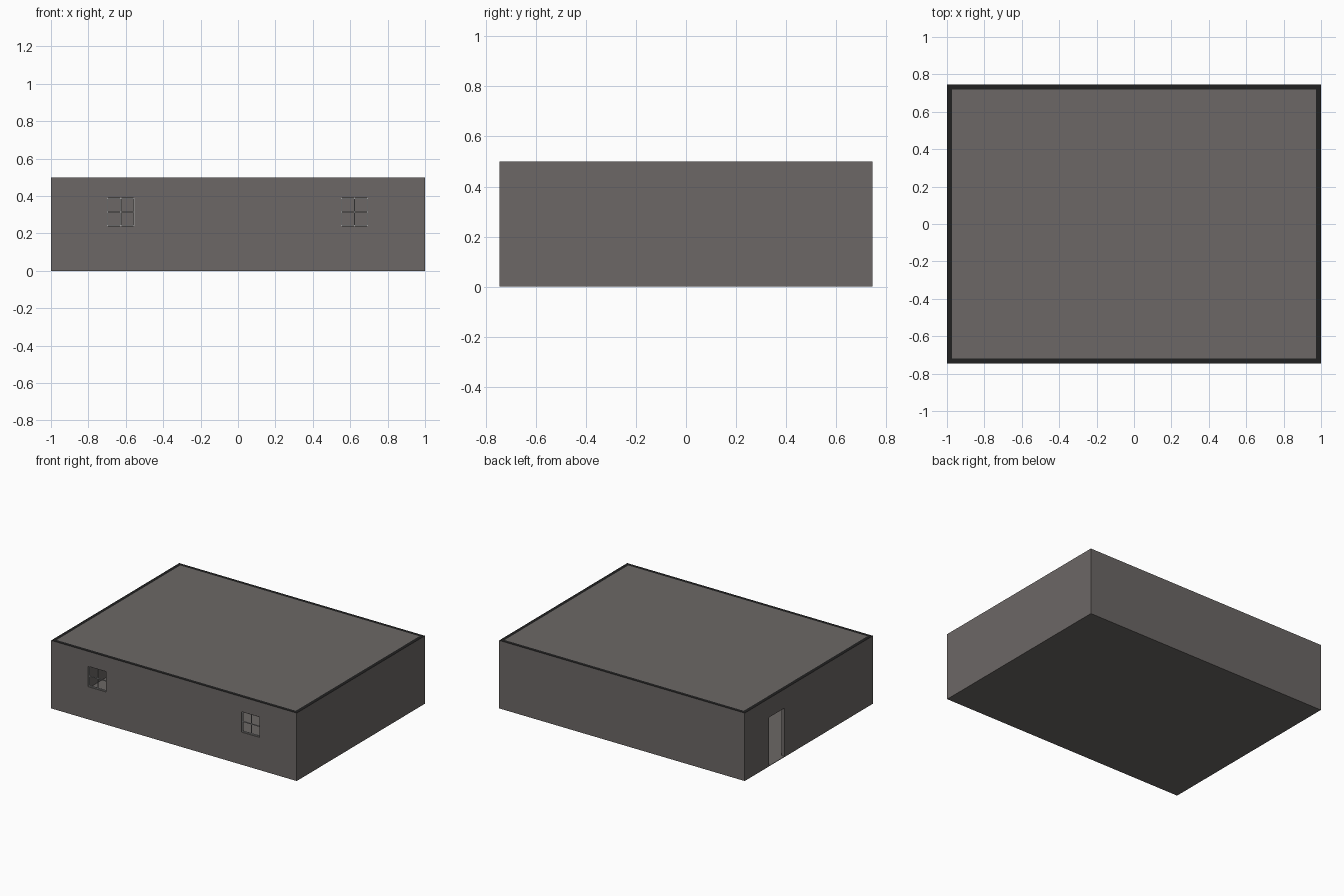
import bpy

if "Cube" in bpy.data.objects:
    bpy.data.objects.remove(bpy.data.objects["Cube"])

W, D, H, T, S = 2.0, 1.49, 0.5, 0.026, 0.004   # length, depth, height, wall, slab


def material(name, r, g, b):
    m = bpy.data.materials.new(name)
    m.diffuse_color = (r, g, b, 1)
    m.use_nodes = True
    m.node_tree.nodes["Principled BSDF"].inputs["Base Color"].default_value = m.diffuse_color
    return m


GREY = material("warm grey", 0.15, 0.137, 0.132)
DARK = material("near black", 0.015, 0.015, 0.015)
LIGHT = material("light grey", 0.36, 0.36, 0.36)


def box(name, x0, x1, y0, y1, z0, z1, mat=GREY):
    bpy.ops.mesh.primitive_cube_add(size=1)
    o = bpy.context.object
    o.name = name
    for v in o.data.vertices:
        v.co = (x0 if v.co.x < 0 else x1,
                y0 if v.co.y < 0 else y1,
                z0 if v.co.z < 0 else z1)
    o.data.materials.append(mat)
    return o


def cut(target, *bounds):
    cutter = box("cutter", *bounds)
    cutter.hide_render = True
    mod = target.modifiers.new("opening", 'BOOLEAN')
    mod.operation = 'DIFFERENCE'
    mod.solver = 'EXACT'
    mod.object = cutter
    bpy.context.view_layer.objects.active = target
    bpy.ops.object.modifier_apply(modifier=mod.name)
    bpy.data.objects.remove(cutter)


hx, hy = W / 2, D / 2
ix, iy = hx - T, hy - T

# walls with dark top rim
walls = box("walls", -hx, hx, -hy, hy, S, H)
walls.data.materials.append(DARK)
for p in walls.data.polygons:
    if p.normal.z > 0.9:
        p.material_index = 1
cut(walls, -ix, ix, -iy, iy, -0.2, H + 0.2)

# doorway in the left wall
cut(walls, -hx - 0.1, -ix + 0.1, 0.28, 0.465, -0.1, 0.36)

# floor and flush ceiling
box("floor", -hx, hx, -hy, hy, 0, S)
box("ceiling", -ix, ix, -iy, iy, H - S, H)

# two front windows with thin frames and crossbars
B = 0.006
Z0, Z1 = 0.24, 0.39
for side, cx in (("left", -0.627), ("right", 0.623)):
    x0, x1 = cx - 0.073, cx + 0.073
    cut(walls, x0, x1, -hy - 0.1, -iy + 0.1, Z0, Z1)
    ya, yb = -hy + 0.008, -hy + 0.016
    zc = (Z0 + Z1) / 2
    for i, x in enumerate((x0, cx - B / 2, x1 - B)):
        box(f"{side}_window_upright_{i}", x, x + B, ya, yb, Z0, Z1, LIGHT)
    for i, z in enumerate((Z0, zc - B / 2, Z1 - B)):
        box(f"{side}_window_rail_{i}", x0, x1, ya + 0.001, yb - 0.001, z, z + B, LIGHT)
